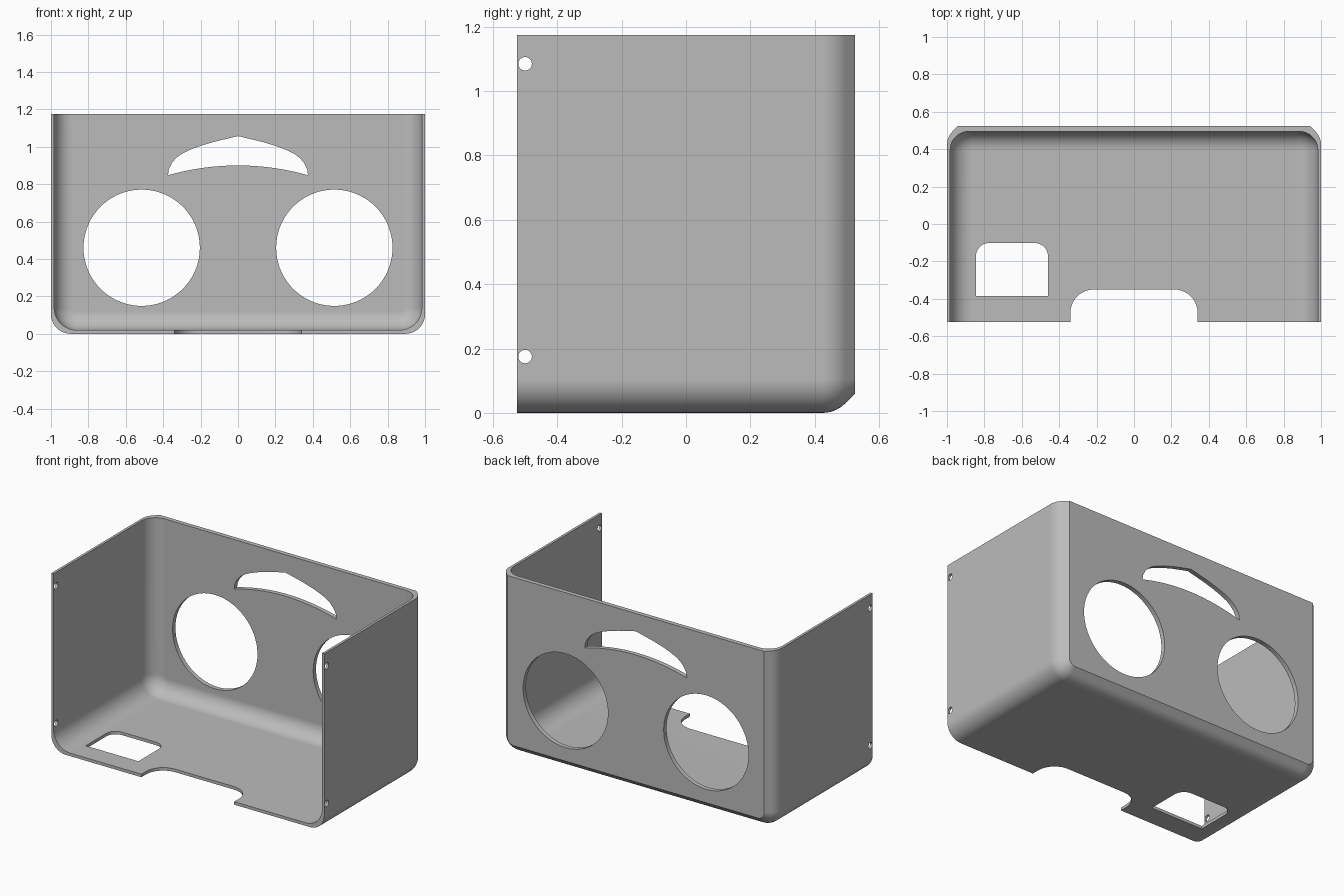
import bpy, bmesh, math
from math import sin, cos, pi, radians

cube = bpy.data.objects.get("Cube")
if cube:
    bpy.data.objects.remove(cube, do_unlink=True)

grey = bpy.data.materials.new("light grey")
grey.use_nodes = True
colour = (0.5, 0.5, 0.5, 1)
grey.diffuse_color = colour
grey.node_tree.nodes["Principled BSDF"].inputs["Base Color"].default_value = colour


def loft(name, rings):
    """Closed solid through matching rings of points."""
    bm = bmesh.new()
    loops = [[bm.verts.new(p) for p in ring] for ring in rings]
    n = len(loops[0])
    for a, b in zip(loops, loops[1:]):
        for i in range(n):
            j = (i + 1) % n
            bm.faces.new((a[i], a[j], b[j], b[i]))
    bm.faces.new(loops[0])
    bm.faces.new(loops[-1])
    bmesh.ops.recalc_face_normals(bm, faces=bm.faces)
    mesh = bpy.data.meshes.new(name)
    bm.to_mesh(mesh)
    bm.free()
    mesh.materials.append(grey)
    obj = bpy.data.objects.new(name, mesh)
    bpy.context.collection.objects.link(obj)
    return obj


def arc(cx, cy, r, start, end, steps=10):
    angles = [radians(start + (end - start) * i / steps) for i in range(steps + 1)]
    return [(cx + r * cos(a), cy + r * sin(a)) for a in angles]


def u_ring(y, half, floor, r, top):
    """U-shaped section with rounded lower corners."""
    pts = [(-half, top)] + arc(r - half, floor + r, r, 180, 270)
    pts += arc(half - r, floor + r, r, 270, 360) + [(half, top)]
    return [(x, y, z) for x, z in pts]


def cut(target, cutter):
    mod = target.modifiers.new("cut", "BOOLEAN")
    mod.operation = "DIFFERENCE"
    mod.solver = "EXACT"
    mod.object = cutter
    bpy.context.view_layer.objects.active = target
    bpy.ops.object.modifier_apply(modifier=mod.name)
    bpy.data.objects.remove(cutter, do_unlink=True)


def prism(axis, pts, low, high):
    """Extrude a flat outline along one axis."""
    place = {"x": lambda p, t: (t, p[0], p[1]),
             "y": lambda p, t: (p[0], t, p[1]),
             "z": lambda p, t: (p[0], p[1], t)}[axis]
    return loft("cutter", [[place(p, t) for p in pts] for t in (low, high)])


FRONT, BACK, TOP, R = -0.525, 0.525, 1.175, 0.1

# Outer body: rounded rear edges that run into a chamfer
start = BACK - 0.101
sections = [(FRONT, 0)]
for i in range(7):
    a = radians(45) * i / 6
    sections.append((start + R * sin(a), R * (1 - cos(a))))
sections.append((BACK, 0.06))
shell = loft("housing_shell",
             [u_ring(y, 1 - d, d, 0.105 - d, TOP) for y, d in sections])

# Hollow interior, open at the front and top
inner_back = 0.495
sections = [(FRONT - 0.1, 0)]
for i in range(11):
    a = pi / 2 * i / 10
    sections.append((inner_back - R + R * sin(a), R * (1 - cos(a))))
cut(shell, loft("cavity", [u_ring(y, 0.983 - d, 0.02 + d, 0.12 - d, TOP + 0.2)
                           for y, d in sections]))

# Two round openings in the rear wall
for side in (-1, 1):
    cut(shell, prism("y", arc(side * 0.515, 0.46, 0.311, 0, 360, 72)[:-1], 0.3, 0.7))

# Crescent opening above them
half_top = [(0.374, 0.848), (0.37, 0.88), (0.353, 0.914), (0.33, 0.94),
            (0.3, 0.963), (0.257, 0.984), (0.2, 1.005), (0.13, 1.026)]
under = [(x / 20 * 0.374, 0.9 - 0.052 * (x / 20) ** 2) for x in range(-19, 20)]
crescent = half_top + [(0, 1.057)] + [(-x, z) for x, z in reversed(half_top)] + under
cut(shell, prism("y", crescent, 0.3, 0.7))

# Floor window with rounded rear corners
window = [(-0.845, -0.385), (-0.46, -0.385)]
window += arc(-0.53, -0.172, 0.07, 0, 90) + arc(-0.775, -0.172, 0.07, 90, 180)
cut(shell, prism("z", window, -0.1, 0.2))

# Floor notch at the front edge
notch = [(-0.34, -0.7), (0.34, -0.7)]
notch += arc(0.215, -0.475, 0.125, 0, 90) + arc(-0.215, -0.475, 0.125, 90, 180)
cut(shell, prism("z", notch, -0.1, 0.2))

# Screw holes near the front of both side walls
for z in (0.175, 1.085):
    cut(shell, prism("x", arc(-0.5, z, 0.021, 0, 360, 24)[:-1], -1.2, 1.2))

# Smooth curves with crisp edges
bpy.ops.object.select_all(action="DESELECT")
shell.select_set(True)
bpy.context.view_layer.objects.active = shell
bpy.ops.object.shade_smooth_by_angle(angle=radians(30))
weighted = shell.modifiers.new("even shading", "WEIGHTED_NORMAL")
weighted.keep_sharp = True
